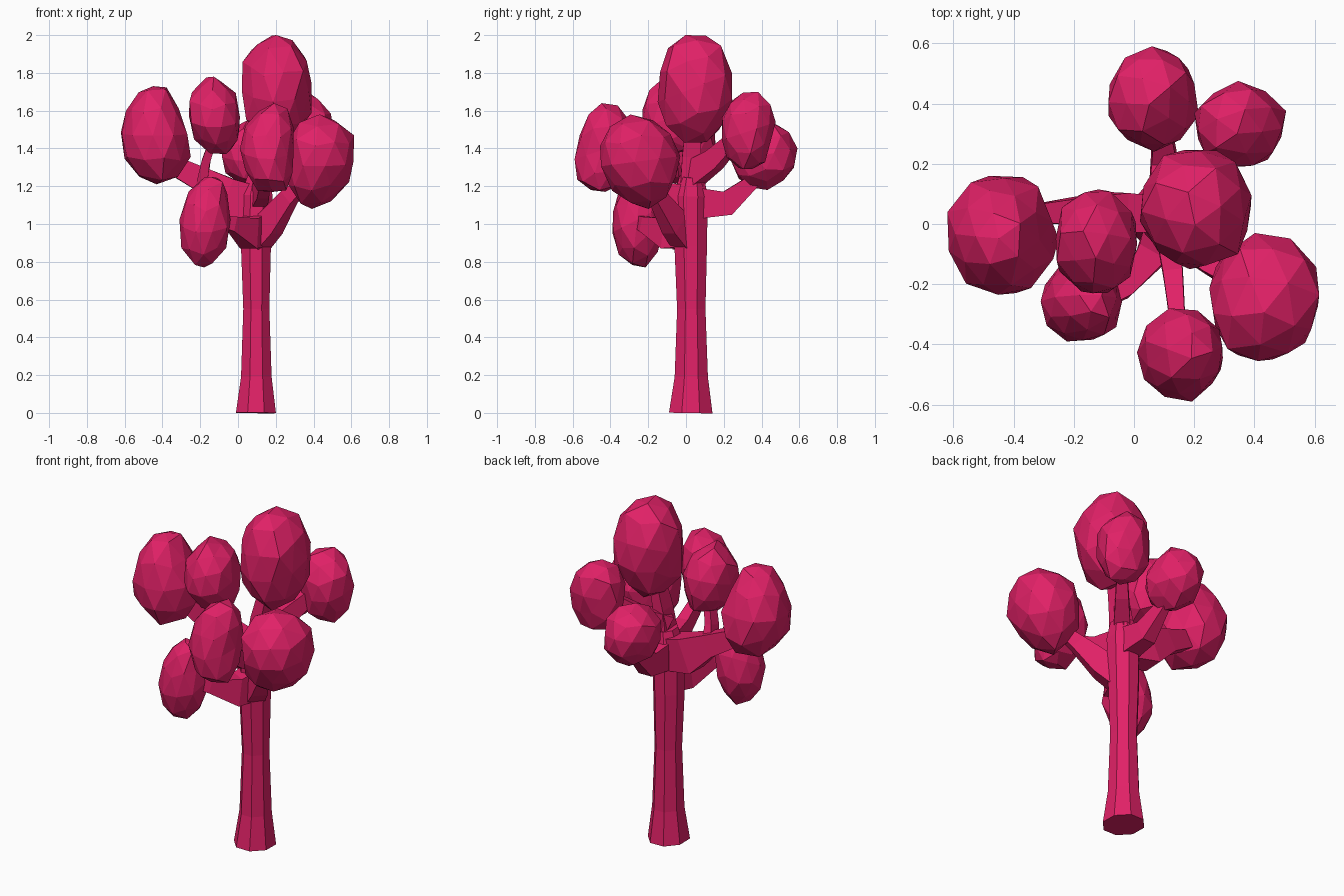
import bpy, bmesh, math, random
from mathutils import Matrix, Vector

if "Cube" in bpy.data.objects:
    bpy.data.objects.remove(bpy.data.objects["Cube"], do_unlink=True)

# Single flat colour shared by wood and foliage
COLOUR = (0.75, 0.015, 0.135, 1.0)
magenta = bpy.data.materials.new("magenta")
magenta.use_nodes = True
magenta.diffuse_color = COLOUR
shader = magenta.node_tree.nodes["Principled BSDF"]
shader.inputs["Base Color"].default_value = COLOUR
shader.inputs["Roughness"].default_value = 0.9


def finish(bm, name):
    """Turn a bmesh into a flat-shaded object with the shared colour."""
    bmesh.ops.recalc_face_normals(bm, faces=bm.faces)
    mesh = bpy.data.meshes.new(name)
    bm.to_mesh(mesh)
    bm.free()
    mesh.materials.append(magenta)
    obj = bpy.data.objects.new(name, mesh)
    bpy.context.collection.objects.link(obj)
    return obj


def limb(name, path, sides, width):
    """Faceted tapering tube through (x, y, z, half height) stations, narrowed sideways."""
    bm = bmesh.new()
    points = [Vector(p[:3]) for p in path]
    rings = []
    for i, point in enumerate(points):
        along = (points[min(i + 1, len(points) - 1)] - points[max(i - 1, 0)]).normalized()
        guide = Vector((0, 1, 0)) if along.z > 0.8 else Vector((0, 0, 1))
        side = along.cross(guide).normalized()
        upper = side.cross(along)
        radius = path[i][3] / math.cos(math.pi / sides)
        ring = []
        for k in range(sides):
            a = math.tau * (k + 0.5) / sides
            spoke = side * math.cos(a) * width + upper * math.sin(a)
            ring.append(bm.verts.new(point + spoke * radius))
        rings.append(ring)
    for low, high in zip(rings, rings[1:]):
        for k in range(sides):
            n = (k + 1) % sides
            bm.faces.new((low[k], low[n], high[n], high[k]))
    bm.faces.new(rings[0])
    bm.faces.new(rings[-1])
    return finish(bm, name)


def foliage(name, low, high, taper, lean_x, lean_y, bow, seed):
    """Irregular faceted egg that fills the box from low to high."""
    rng = random.Random(seed)
    bm = bmesh.new()
    bmesh.ops.create_icosphere(bm, subdivisions=2, radius=1)
    spin = Matrix.Rotation(rng.uniform(0, 0.3), 3, "X") @ Matrix.Rotation(rng.uniform(0, math.tau), 3, "Z")
    for v in bm.verts:
        x, y, z = spin @ v.co * rng.uniform(0.93, 1.06)
        width = 1 - taper * z
        v.co = (x * width + lean_x * z + bow * z * z, y * width + lean_y * z, z)
    for axis in range(3):
        values = [v.co[axis] for v in bm.verts]
        start, size = min(values), max(values) - min(values)
        for v in bm.verts:
            v.co[axis] = low[axis] + (v.co[axis] - start) / size * (high[axis] - low[axis])
    return finish(bm, name)


# Trunk with flared foot
limb("trunk", [
    (0.095, 0.025, 0, 0.115), (0.097, 0.028, 0.19, 0.088), (0.097, 0.028, 0.55, 0.075),
    (0.095, 0.025, 0.88, 0.086), (0.1, 0.025, 1.15, 0.09), (0.11, 0.03, 1.25, 0.065),
], 8, 0.92)

# Branches
branches = {
    "top_branch": [(0.11, 0.03, 1.2, 0.06), (0.13, 0.03, 1.36, 0.05), (0.17, 0.04, 1.55, 0.04)],
    "right_branch": [(0.1, 0.03, 1.11, 0.09), (-0.06, 0.04, 1.145, 0.1), (-0.19, 0.045, 1.235, 0.065), (-0.34, 0.03, 1.31, 0.05)],
    "right_twig": [(-0.19, 0.04, 1.22, 0.045), (-0.17, 0, 1.33, 0.035), (-0.12, -0.05, 1.48, 0.028)],
    "low_front_branch": [(0.1, 0.01, 0.97, 0.09), (0.06, -0.1, 0.95, 0.08), (-0.03, -0.22, 1, 0.04), (-0.12, -0.27, 1.02, 0.03)],
    "left_branch": [(0.1, 0, 0.93, 0.08), (0.17, -0.06, 1, 0.07), (0.27, -0.15, 1.14, 0.045), (0.35, -0.2, 1.22, 0.03)],
    "front_branch": [(0.11, 0, 1.14, 0.065), (0.13, -0.17, 1.18, 0.05), (0.15, -0.38, 1.3, 0.035)],
    "back_branch": [(0.1, 0.04, 1.11, 0.085), (0.1, 0.22, 1.11, 0.065), (0.09, 0.36, 1.23, 0.035), (0.08, 0.43, 1.3, 0.03)],
    "back_left_branch": [(0.11, 0.03, 1.26, 0.07), (0.21, 0.15, 1.34, 0.055), (0.32, 0.28, 1.47, 0.035)],
}
for name, path in branches.items():
    limb(name, path, 4, 0.65)

# Foliage clumps: low corner, high corner, taper, lean in x and y, bow
clumps = {
    "top_foliage": ((0.02, -0.15, 1.43), (0.39, 0.245, 2), 0, 0, 0, 0),
    "right_foliage": ((-0.62, -0.235, 1.21), (-0.25, 0.16, 1.73), 0.2, -0.05, 0, 0),
    "upper_right_foliage": ((-0.26, -0.23, 1.37), (0.01, 0.115, 1.78), 0, -0.1, 0, 0.1),
    "low_front_foliage": ((-0.31, -0.39, 0.77), (-0.04, -0.12, 1.25), 0.08, 0.15, 0, 0.1),
    "front_foliage": ((0.01, -0.59, 1.17), (0.295, -0.28, 1.64), 0, 0, 0.15, 0.25),
    "left_foliage": ((0.25, -0.455, 1.08), (0.615, -0.03, 1.58), -0.12, 0.1, -0.1, -0.1),
    "back_left_foliage": ((0.2, 0.19, 1.29), (0.505, 0.475, 1.7), -0.05, -0.05, 0.05, 0),
    "back_foliage": ((-0.085, 0.24, 1.18), (0.215, 0.59, 1.55), 0, -0.08, 0.1, 0),
}
for seed, (name, shape) in enumerate(clumps.items()):
    foliage(name, *shape, seed + 20)
